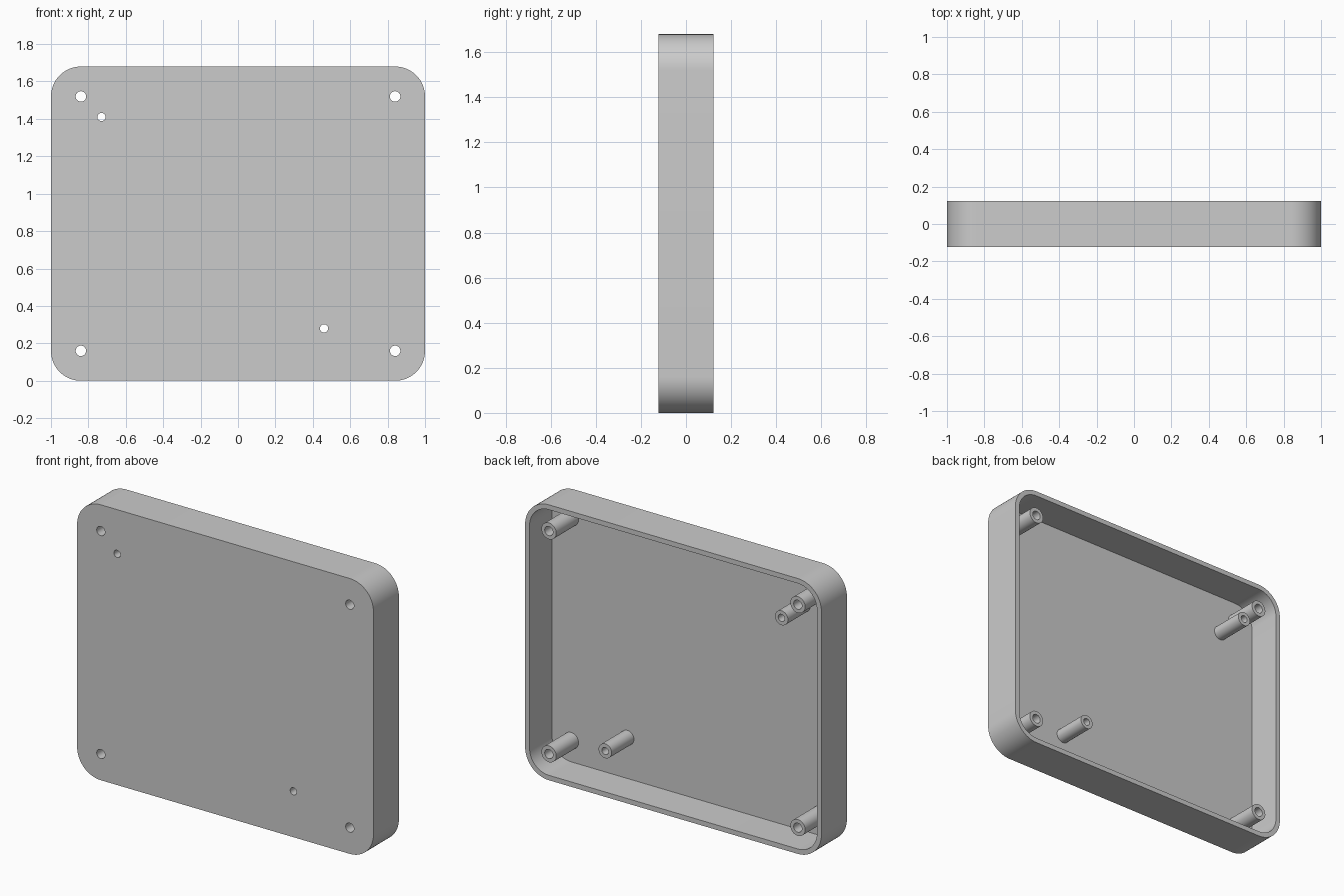
import bpy, bmesh
from math import cos, sin, pi, radians
from mathutils import Matrix, Vector

if "Cube" in bpy.data.objects:
    bpy.data.objects.remove(bpy.data.objects["Cube"])

WIDTH, HEIGHT, DEPTH = 2.0, 1.68, 0.245
WALL, FLOOR, CORNER = 0.03, 0.03, 0.16
FRONT, BACK = -DEPTH / 2, DEPTH / 2

grey = bpy.data.materials.new("plain grey")
grey.use_nodes = True
colour = (0.6, 0.6, 0.6, 1)
grey.diffuse_color = colour
grey.node_tree.nodes["Principled BSDF"].inputs["Base Color"].default_value = colour


def make_object(name, bm):
    bmesh.ops.recalc_face_normals(bm, faces=bm.faces)
    mesh = bpy.data.meshes.new(name)
    bm.to_mesh(mesh)
    bm.free()
    mesh.materials.append(grey)
    obj = bpy.data.objects.new(name, mesh)
    bpy.context.collection.objects.link(obj)
    return obj


def rounded_slab(name, inset, y0, y1, steps=16):
    """Rounded rectangle in the x-z plane, extruded along y."""
    r = CORNER - inset
    cx, cz = WIDTH / 2 - CORNER, HEIGHT / 2 - CORNER
    bm = bmesh.new()
    ring = []
    for quarter, (sx, sz) in enumerate([(1, 1), (-1, 1), (-1, -1), (1, -1)]):
        for i in range(steps + 1):
            a = (quarter + i / steps) * pi / 2
            ring.append(bm.verts.new((sx * cx + r * cos(a), y0,
                                      HEIGHT / 2 + sz * cz + r * sin(a))))
    face = bm.faces.new(ring)
    out = bmesh.ops.extrude_face_region(bm, geom=[face])
    moved = [v for v in out["geom"] if isinstance(v, bmesh.types.BMVert)]
    bmesh.ops.translate(bm, verts=moved, vec=Vector((0, y1 - y0, 0)))
    return make_object(name, bm)


def rod(name, x, z, radius, y0, y1):
    bm = bmesh.new()
    place = Matrix.Translation((x, (y0 + y1) / 2, z)) @ Matrix.Rotation(pi / 2, 4, "X")
    bmesh.ops.create_cone(bm, cap_ends=True, segments=32, radius1=radius,
                          radius2=radius, depth=y1 - y0, matrix=place)
    return make_object(name, bm)


def select_only(obj):
    bpy.ops.object.select_all(action="DESELECT")
    obj.select_set(True)
    bpy.context.view_layer.objects.active = obj


def cut(obj, cutter):
    select_only(obj)
    mod = obj.modifiers.new("cut", "BOOLEAN")
    mod.operation, mod.solver, mod.object = "DIFFERENCE", "EXACT", cutter
    bpy.ops.object.modifier_apply(modifier=mod.name)


# Open tray: solid slab hollowed from the back
tray = rounded_slab("tray_shell", 0, FRONT, BACK)
hollow = rounded_slab("hollow_cutter", WALL, FRONT + FLOOR, BACK + 0.1)
cut(tray, hollow)
bpy.data.objects.remove(hollow)

# Standoffs: name, x, z, outer radius, bore radius
px, pz = WIDTH / 2 - CORNER, HEIGHT / 2 - CORNER
standoffs = [(f"corner_post_{v}_{h}", sx * px, HEIGHT / 2 + sz * pz, 0.05, 0.028)
             for h, sx in (("left", 1), ("right", -1))
             for v, sz in (("upper", 1), ("lower", -1))]
standoffs += [("inner_post_upper", -0.73, 1.41, 0.044, 0.022),
              ("inner_post_lower", 0.46, 0.28, 0.044, 0.022)]

# Each bore runs through both the post and the tray floor
parts = [tray]
for name, x, z, outer, bore in standoffs:
    post = rod(name, x, z, outer, FRONT + FLOOR, BACK)
    drill = rod("bore_cutter", x, z, bore, FRONT - 0.1, BACK + 0.1)
    cut(post, drill)
    cut(tray, drill)
    bpy.data.objects.remove(drill)
    parts.append(post)

# Smooth rounded sides, crisp rims
for part in parts:
    select_only(part)
    bpy.ops.object.shade_smooth_by_angle(angle=radians(30))
